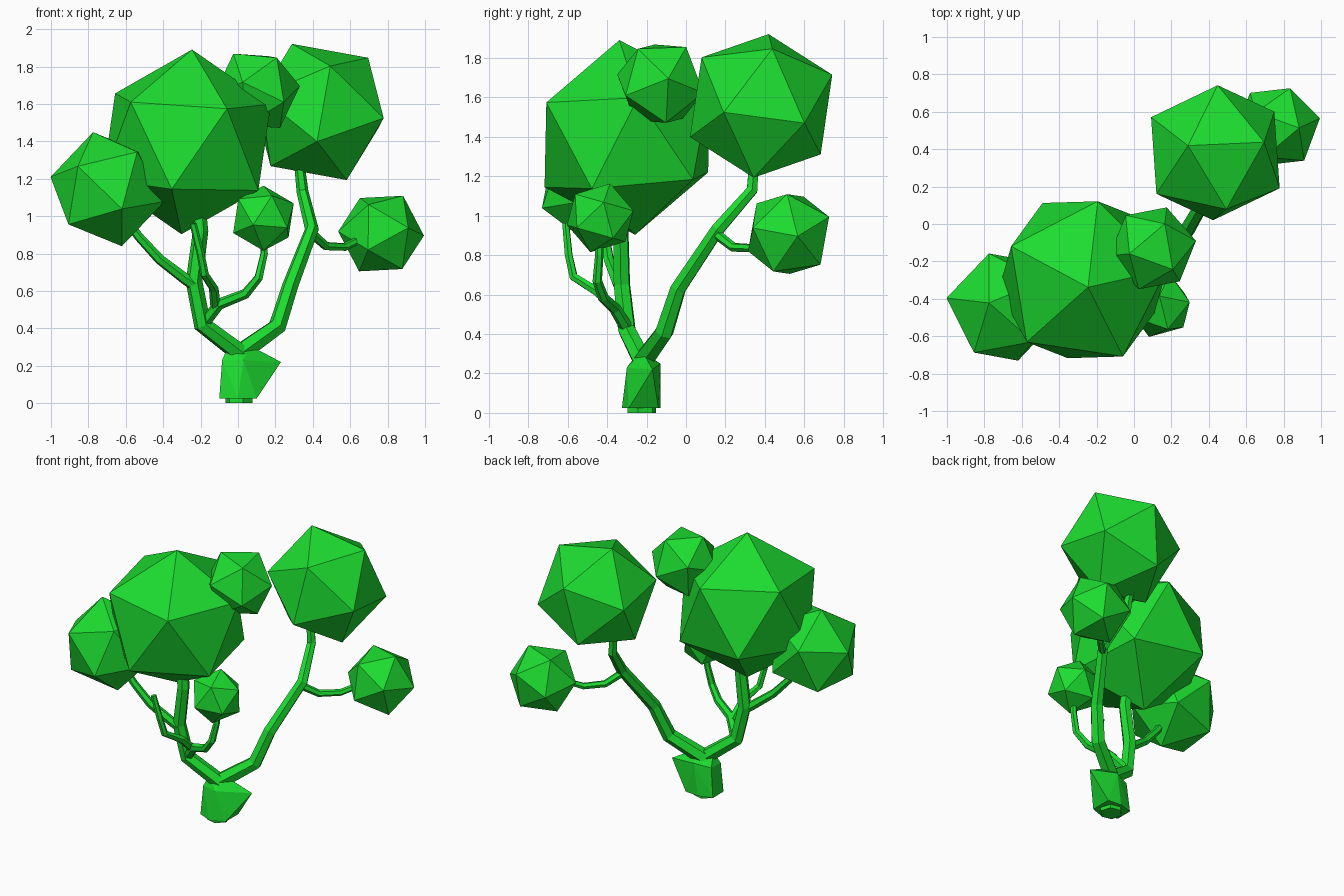
import bpy, bmesh, math
from mathutils import Vector, Matrix

if "Cube" in bpy.data.objects:
    bpy.data.objects.remove(bpy.data.objects["Cube"])

green = bpy.data.materials.new("leaf_green")
green.diffuse_color = (0.012, 0.72, 0.03, 1)
green.use_nodes = True
green.node_tree.nodes["Principled BSDF"].inputs["Base Color"].default_value = green.diffuse_color


def finish(name, bm):
    bmesh.ops.recalc_face_normals(bm, faces=bm.faces[:])
    me = bpy.data.meshes.new(name)
    bm.to_mesh(me)
    bm.free()
    me.materials.append(green)
    ob = bpy.data.objects.new(name, me)
    bpy.context.collection.objects.link(ob)
    return ob


def frame(a, b):
    """Axes with z along a and x leaning toward b."""
    z = Vector(a).normalized()
    x = (Vector(b) - z * Vector(b).dot(z)).normalized()
    return Matrix((x, z.cross(x), z)).transposed()


def foliage(name, centre, r, a, b):
    """Icosahedron with one corner toward a and a neighbouring corner toward b."""
    bm = bmesh.new()
    bmesh.ops.create_icosphere(bm, subdivisions=1, radius=r)
    top = max(bm.verts, key=lambda v: v.co.z).co.copy()
    near = next(v.co.copy() for v in bm.verts if 0 < v.co.dot(top) < 0.9 * r * r)
    rot = frame(a, b) @ frame(top, near).transposed()
    for v in bm.verts:
        v.co = rot @ v.co + Vector(centre)
    return finish(name, bm)


def branch(name, pts, r0, r1, sides=6):
    """Faceted tapering tube along a path."""
    pts = [Vector(p) for p in pts]
    bm = bmesh.new()
    rings = []
    side = Vector((0.3, -1, 0.1))
    n = len(pts) - 1
    for i, p in enumerate(pts):
        d_in = (p - pts[max(i - 1, 0)]).normalized()
        d_out = (pts[min(i + 1, n)] - p).normalized()
        m = frame(d_in + d_out, side)
        side = m.col[0].copy()
        r = r0 + (r1 - r0) * i / n
        angles = [math.tau * k / sides for k in range(sides)]
        rings.append([bm.verts.new(p + m @ Vector((r * math.cos(t), r * math.sin(t), 0)))
                      for t in angles])
    for lo, hi in zip(rings, rings[1:]):
        for k in range(sides):
            j = (k + 1) % sides
            bm.faces.new((lo[k], lo[j], hi[j], hi[k]))
    bm.faces.new(rings[0])
    bm.faces.new(rings[-1])
    return finish(name, bm)


# Trunk: stubby faceted block flaring to the right at the top
bm = bmesh.new()
trunk_pts = [(-0.10, -0.28, 0.025), (-0.10, -0.16, 0.025), (0.0, -0.325, 0.025),
             (0.10, -0.29, 0.025), (0.10, -0.14, 0.025), (0.0, -0.13, 0.025),
             (-0.085, -0.27, 0.23), (-0.08, -0.17, 0.23), (0.03, -0.30, 0.23),
             (0.23, -0.17, 0.22), (0.03, -0.13, 0.25),
             (-0.05, -0.24, 0.31), (0.06, -0.22, 0.31)]
for p in trunk_pts:
    bm.verts.new(p)
hull = bmesh.ops.convex_hull(bm, input=bm.verts[:])
bmesh.ops.delete(bm, geom=[v for v in bm.verts if not v.link_faces], context='VERTS')
finish("trunk", bm)
branch("trunk_foot", [(0.005, -0.225, 0), (0.005, -0.225, 0.1)], 0.075, 0.075)

# Main limbs
branch("left_limb", [(0.02, -0.22, 0.26), (-0.19, -0.30, 0.42), (-0.235, -0.325, 0.65),
                     (-0.20, -0.33, 0.92), (-0.22, -0.31, 1.15)], 0.052, 0.038)
branch("right_limb", [(0.0, -0.22, 0.26), (0.21, -0.11, 0.41), (0.28, -0.04, 0.63),
                      (0.395, 0.16, 0.93), (0.345, 0.335, 1.13), (0.32, 0.35, 1.35)],
       0.055, 0.026)

# Smaller branches
branch("right_twig", [(0.39, 0.15, 0.91), (0.47, 0.24, 0.84), (0.57, 0.34, 0.835),
                      (0.70, 0.46, 0.90)], 0.026, 0.02)
branch("left_twig", [(-0.23, -0.33, 0.63), (-0.29, -0.35, 0.67), (-0.42, -0.39, 0.77),
                     (-0.53, -0.41, 0.89), (-0.65, -0.43, 1.05)], 0.034, 0.022)
branch("middle_twig", [(-0.18, -0.30, 0.43), (-0.10, -0.36, 0.53), (0.04, -0.42, 0.585),
                       (0.11, -0.45, 0.67), (0.14, -0.44, 0.80), (0.135, -0.44, 0.95)],
       0.034, 0.018)
branch("bare_twig", [(-0.12, -0.35, 0.52), (-0.13, -0.45, 0.615), (-0.18, -0.57, 0.69),
                     (-0.20, -0.595, 0.80), (-0.24, -0.61, 0.96)], 0.028, 0.019)

# Foliage clumps: centre, radius, two neighbouring corner directions
foliage("large_foliage", (-0.274, -0.298, 1.397), 0.496,
        (0.028, -0.040, 0.492), (0.215, -0.410, 0.186))
foliage("right_foliage", (0.435, 0.381, 1.557), 0.394,
        (-0.146, 0.038, 0.363), (0.057, -0.302, 0.250))
foliage("left_foliage", (-0.698, -0.444, 1.144), 0.315,
        (-0.077, 0.022, 0.305), (-0.158, -0.240, 0.129))
foliage("front_foliage", (0.136, -0.435, 0.989), 0.181,
        (0.0, 0.050, 0.175), (0.053, 0.165, 0.046))
foliage("side_foliage", (0.765, 0.520, 0.907), 0.234,
        (0.228, 0.046, -0.011), (0.123, -0.005, 0.200))
foliage("top_foliage", (0.10, -0.13, 1.67), 0.236,
        (-0.130, -0.030, 0.207), (0.112, -0.118, 0.185))
